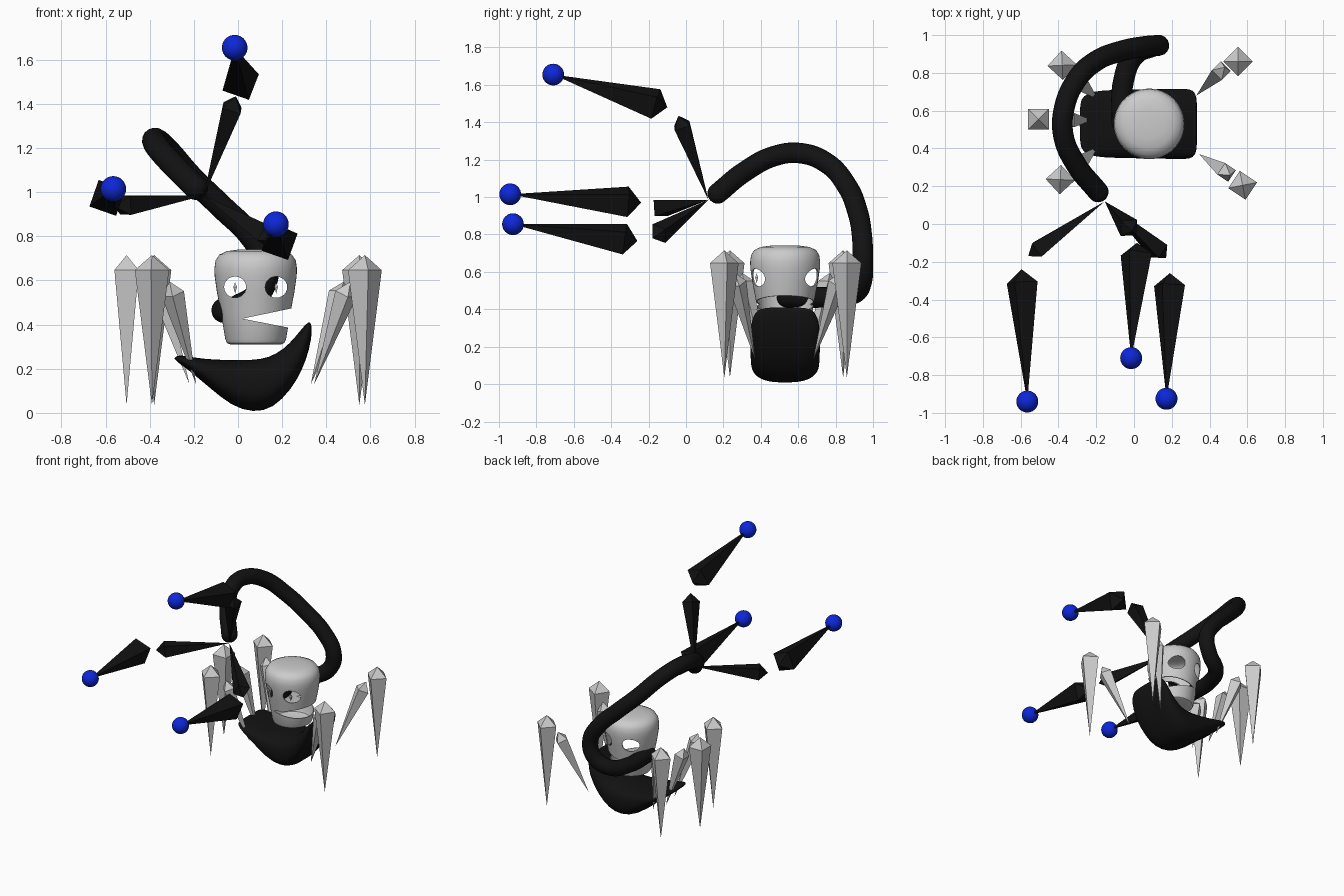
import bpy, bmesh, math
from mathutils import Vector

cube = bpy.data.objects.get("Cube")
if cube:
    bpy.data.objects.remove(cube, do_unlink=True)


def material(name, rgb):
    m = bpy.data.materials.new(name)
    m.use_nodes = True
    m.diffuse_color = (*rgb, 1)
    m.node_tree.nodes["Principled BSDF"].inputs["Base Color"].default_value = (*rgb, 1)
    return m


GREY = material("light_grey", (0.6, 0.6, 0.6))
BLACK = material("near_black", (0.006, 0.006, 0.006))
BLUE = material("blue", (0.004, 0.02, 0.7))


def mesh_object(name, bm, mat, smooth=False):
    bmesh.ops.recalc_face_normals(bm, faces=bm.faces)
    me = bpy.data.meshes.new(name)
    bm.to_mesh(me)
    bm.free()
    ob = bpy.data.objects.new(name, me)
    bpy.context.collection.objects.link(ob)
    if mat:
        me.materials.append(mat)
    for p in me.polygons:
        p.use_smooth = smooth
    return ob


def loft(name, rings, mat):
    bm = bmesh.new()
    loops = [[bm.verts.new(p) for p in ring] for ring in rings]
    n = len(loops[0])
    for a, b in zip(loops, loops[1:]):
        for i in range(n):
            bm.faces.new((a[i], a[(i + 1) % n], b[(i + 1) % n], b[i]))
    bm.faces.new(loops[0])
    bm.faces.new(loops[-1])
    return mesh_object(name, bm, mat, True)


def crystal(name, head, tip, half, mat, wide=0.1, ref=(0, 0, 1)):
    """Four-sided double pyramid, widest just below its head."""
    head, tip = Vector(head), Vector(tip)
    d = (tip - head).normalized()
    u = d.cross(Vector(ref)).normalized() * half
    v = d.cross(u)
    mid = head.lerp(tip, wide)
    bm = bmesh.new()
    ring = [bm.verts.new(mid + c) for c in (u + v, v - u, -u - v, u - v)]
    for end in (bm.verts.new(head), bm.verts.new(tip)):
        for i in range(4):
            bm.faces.new((ring[i], ring[(i + 1) % 4], end))
    return mesh_object(name, bm, mat)


def ball(name, center, radius, mat):
    bm = bmesh.new()
    bmesh.ops.create_uvsphere(bm, u_segments=32, v_segments=16, radius=radius)
    bmesh.ops.translate(bm, verts=bm.verts, vec=center)
    return mesh_object(name, bm, mat, True)


def activate(ob):
    bpy.ops.object.select_all(action='DESELECT')
    ob.select_set(True)
    bpy.context.view_layer.objects.active = ob


CX, CY = 0.08, 0.53

# Boat-shaped body: (top x, top z, bottom x, bottom z, half width)
stations = [(-.288, .25, -.288, .245, .11), (-.265, .265, -.275, .23, .15),
            (-.20, .25, -.225, .195, .175), (-.10, .24, -.135, .12, .18),
            (0, .24, -.03, .03, .183), (.07, .24, .07, .0, .183),
            (.14, .25, .16, .02, .185), (.21, .29, .24, .105, .187),
            (.26, .345, .29, .19, .187), (.30, .395, .325, .29, .18),
            (.32, .412, .336, .37, .15), (.328, .41, .333, .395, .11)]
rings = []
for tx, tz, bx, bz, w in stations:
    ring = []
    for i in range(32):
        a = math.tau * i / 32
        c, s = math.cos(a), math.sin(a)
        c = math.copysign(abs(c) ** 0.75, c)
        s = math.copysign(abs(s) ** 0.75, s)
        t = (1 + s) / 2
        ring.append((bx + (tx - bx) * t, CY + w * c, bz + (tz - bz) * t))
    rings.append(ring)
body = loft("body", rings, BLACK)
sub = body.modifiers.new("smooth", 'SUBSURF')
sub.levels = sub.render_levels = 1

# Hollow head, revolved from (radius, height)
profile = [(.115, .31), (.13, .317), (.138, .335), (.157, .45), (.176, .55),
           (.186, .62), (.187, .655), (.182, .69), (.165, .717),
           (.13, .733), (.08, .74), (.02, .742)]
head = loft("head", [[(CX + r * math.cos(math.tau * i / 48),
                       CY + r * math.sin(math.tau * i / 48), z)
                      for i in range(48)] for r, z in profile], GREY)
shell = head.modifiers.new("shell", 'SOLIDIFY')
shell.thickness = 0.006
shell.offset = -1

# Mouth wedge and eye holes, cut front to back
cutters = []
bm = bmesh.new()
tri = [bm.verts.new((x, CY - .4, z)) for x, z in ((.02, .427), (.44, .345), (.44, .515))]
ext = bmesh.ops.extrude_face_region(bm, geom=[bm.faces.new(tri)])
bmesh.ops.translate(bm, vec=(0, .8, 0),
                    verts=[g for g in ext["geom"] if isinstance(g, bmesh.types.BMVert)])
cutters.append(mesh_object("mouth_cutter", bm, None))
for side in (-1, 1):
    x = CX + side * .093
    rings = [[(x + .05 * math.cos(math.tau * i / 24), y,
               .57 + .048 * math.sin(math.tau * i / 24)) for i in range(24)]
             for y in (CY - .4, CY + .4)]
    cutters.append(loft("eye_cutter", rings, None))
    crystal("pupil", (x, .378, .592), (x, .378, .54), .008, GREY, .4, (1, 0, 0))
for c in cutters:
    c.hide_render = True
    cut = head.modifiers.new("cut", 'BOOLEAN')
    cut.operation = 'DIFFERENCE'
    cut.solver = 'EXACT'
    cut.object = c
activate(head)
for m in list(head.modifiers):
    bpy.ops.object.modifier_apply(modifier=m.name)
for c in cutters:
    bpy.data.objects.remove(c, do_unlink=True)
bpy.ops.object.shade_smooth_by_angle(angle=math.radians(40))

# Tail curling from the head up and over to the front
path = [(-.19, .17, 1.02), (-.31, .32, 1.14), (-.375, .475, 1.22),
        (-.37, .61, 1.235), (-.31, .755, 1.18), (-.205, .86, 1.06),
        (-.07, .915, .93), (.06, .94, .80), (.13, .945, .67),
        (.10, .94, .55), (.0, .89, .48), (-.055, .76, .465), (-.065, .54, .465)]
cu = bpy.data.curves.new("tail", 'CURVE')
cu.dimensions = '3D'
cu.bevel_depth = 0.055
cu.bevel_resolution = 6
cu.resolution_u = 8
spline = cu.splines.new('BEZIER')
spline.bezier_points.add(len(path) - 1)
for bp, p in zip(spline.bezier_points, path):
    bp.co = p
    bp.handle_left_type = bp.handle_right_type = 'AUTO'
cu.materials.append(BLACK)
tail = bpy.data.objects.new("tail", cu)
bpy.context.collection.objects.link(tail)
activate(tail)
bpy.ops.object.convert(target='MESH')
bpy.ops.object.shade_smooth()
for p in (path[0], path[-1]):
    ball("tail_end", p, .055, BLACK)

# Three arms fanning from the tail end: elbow, forearm head, hand
root = (-.155, .12, .985)
for name, elbow, fore, hand in (
        ("upper", (-.01, -.04, 1.435), (.015, -.10, 1.48), (-.015, -.71, 1.655)),
        ("right", (-.56, -.17, .935), (-.595, -.24, .97), (-.565, -.94, 1.015)),
        ("left", (.17, -.18, .78), (.19, -.26, .765), (.172, -.925, .855))):
    crystal(name + "_arm", elbow, root, .043, BLACK, .12, (.3, .2, 1))
    crystal(name + "_forearm", fore, hand, .064, BLACK, .1, (.35, 0, 1))
    ball(name + "_hand", hand, .058, BLUE)

# Five legs: knee, hip tip and foot position (x, y)
for name, knee, hip, foot in (
        ("left_back", (.48, .83), (.33, .68), (.55, .86)),
        ("left_front", (.51, .26), (.345, .37), (.575, .205)),
        ("right_back", (-.31, .77), (-.19, .66), (-.38, .84)),
        ("right_middle", (-.37, .55), (-.22, .55), (-.505, .555)),
        ("right_front", (-.31, .30), (-.19, .41), (-.39, .235))):
    out = (Vector(knee) - Vector(hip)).to_3d()
    crystal(name + "_thigh", (*knee, .595), (*hip, .13), .037, GREY, .12, out)
    crystal(name + "_shin", (*foot, .715), (*foot, .035), .055, GREY, .1, out)
